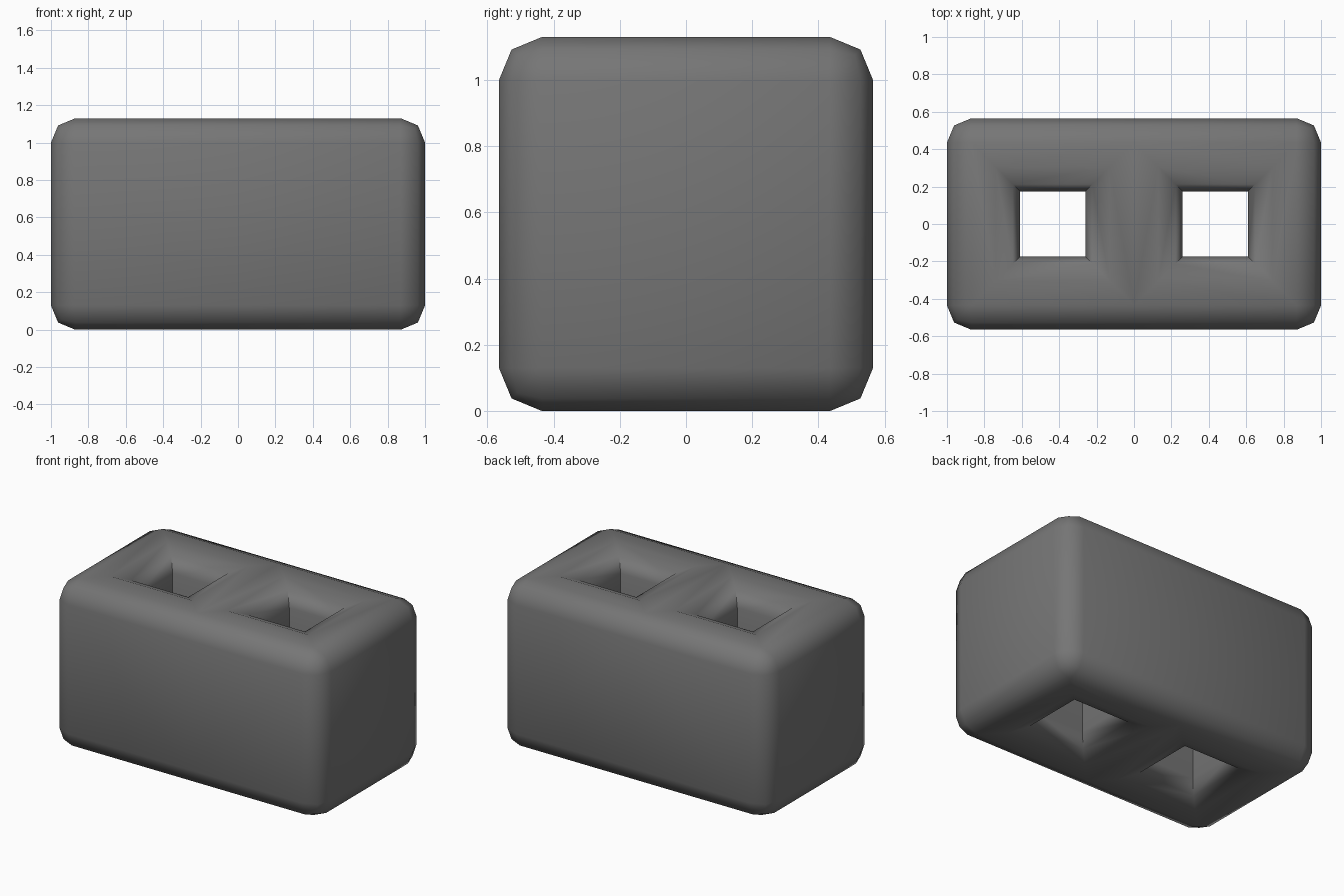
import bpy, bmesh, math

if "Cube" in bpy.data.objects:
    bpy.data.objects.remove(bpy.data.objects["Cube"])

W, D, H = 1.0, 0.565, 1.13        # half width, half depth, height
HX0, HX1, HY = 0.26, 0.61, 0.175  # hole extents in one half
B, M = 0.13, 0.038                # rounding size and its middle point
# Hole profile from underside to top: (flare, z)
PROFILE = [(B, 0), (M, M), (0, B), (0, H - B), (M, H - M), (B, H)]

bm = bmesh.new()

# Each half of the block: rings of quads around a flared square hole
for s in (-1, 1):
    outer = [(0, -D), (s * W, -D), (s * W, D), (0, D)]
    ob, ot = [[bm.verts.new((x, y, z)) for x, y in outer] for z in (0, H)]
    rings = []
    for f, z in PROFILE:
        x0, x1, y = s * (HX0 - f), s * (HX1 + f), HY + f
        rings.append([bm.verts.new((px, py, z)) for px, py in
                      ((x0, -y), (x1, -y), (x1, y), (x0, y))])
    loops = [ob] + rings + [ot]   # underside, hole wall, top
    for a, b in zip(loops, loops[1:]):
        for i in range(4):
            j = (i + 1) % 4
            bm.faces.new((a[i], a[j], b[j], b[i]))
    for i in range(3):            # outer walls
        bm.faces.new((ob[i], ot[i], ot[i + 1], ob[i + 1]))

bmesh.ops.remove_doubles(bm, verts=bm.verts[:], dist=1e-5)
bmesh.ops.recalc_face_normals(bm, faces=bm.faces[:])

# Round the outer edges
outer_edges = [e for e in bm.edges if e.calc_face_angle(0) > 1.5 and e.is_convex]
bmesh.ops.bevel(bm, geom=outer_edges, offset=B, offset_type='OFFSET',
                segments=2, profile=0.5, affect='EDGES', clamp_overlap=False)

mesh = bpy.data.meshes.new("hollow_block")
bm.to_mesh(mesh)
bm.free()
block = bpy.data.objects.new("hollow_block", mesh)
bpy.context.collection.objects.link(block)

# Dark grey concrete
mat = bpy.data.materials.new("dark_concrete")
mat.diffuse_color = (0.18, 0.18, 0.18, 1)
mat.use_nodes = True
mat.node_tree.nodes["Principled BSDF"].inputs["Base Color"].default_value = mat.diffuse_color
mesh.materials.append(mat)

bpy.context.view_layer.objects.active = block
block.select_set(True)
bpy.ops.object.shade_smooth_by_angle(angle=math.radians(60))
